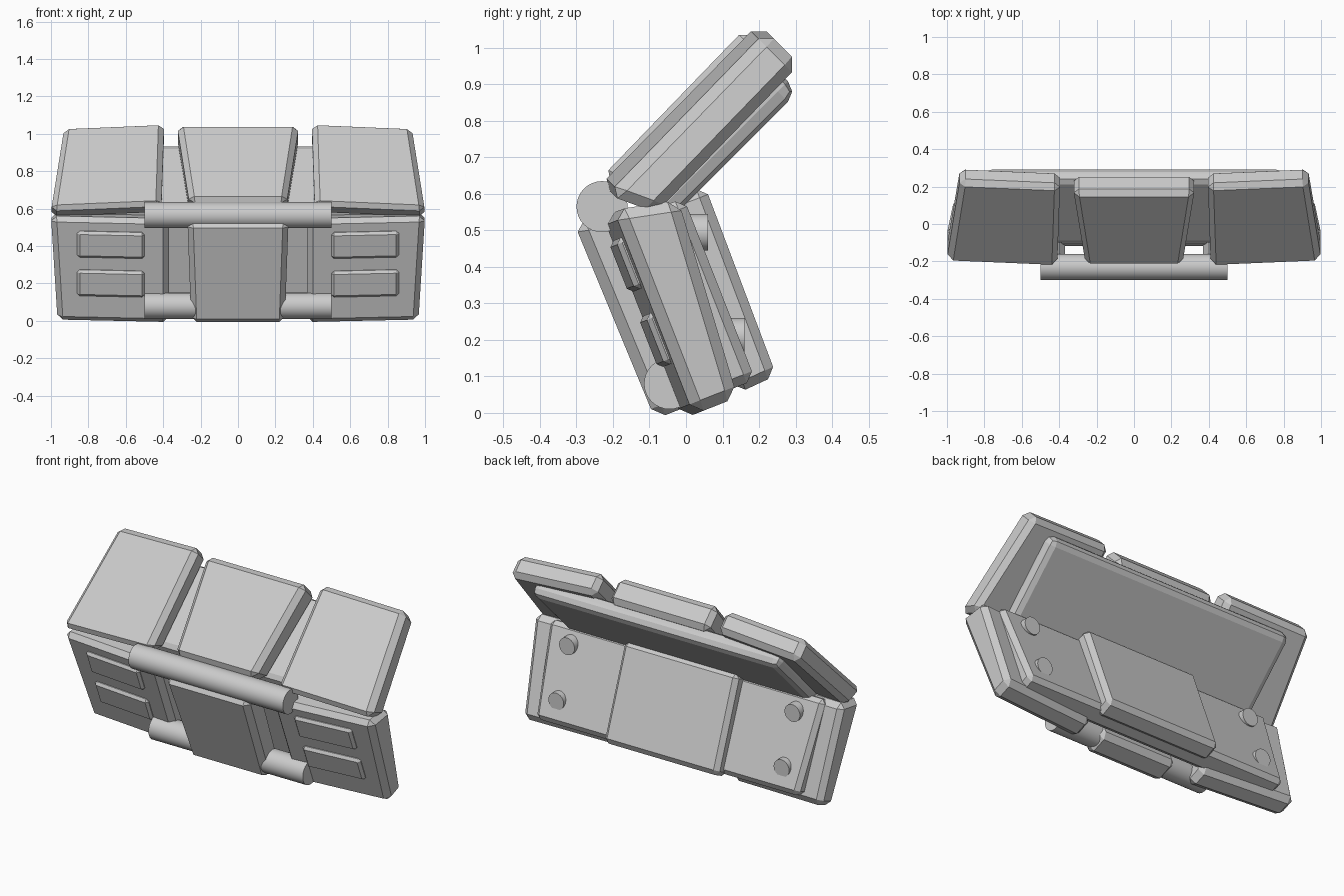
import bpy, bmesh, math
from mathutils import Matrix

cube = bpy.data.objects.get("Cube")
if cube:
    bpy.data.objects.remove(cube, do_unlink=True)

grey = bpy.data.materials.new("light_grey")
grey.use_nodes = True
grey.diffuse_color = (0.6, 0.6, 0.6, 1)
grey.node_tree.nodes["Principled BSDF"].inputs["Base Color"].default_value = (0.6, 0.6, 0.6, 1)

LOWER = Matrix.Rotation(math.radians(21.5), 4, 'X')
UPPER = Matrix.Rotation(math.radians(-45), 4, 'X')


def finish(name, bm, matrix):
    bmesh.ops.recalc_face_normals(bm, faces=bm.faces[:])
    mesh = bpy.data.meshes.new(name)
    bm.to_mesh(mesh)
    bm.free()
    mesh.materials.append(grey)
    ob = bpy.data.objects.new(name, mesh)
    ob.matrix_world = matrix
    bpy.context.collection.objects.link(ob)
    return ob


def block(name, frame, x, front, back, base, top, bevel, side=1, lean=0.0, segments=1):
    """Tapered slab. x: inner/outer at base then top; front/back: depth at base, top;
    base/top: height at front, back; lean: depth gained toward the outer end."""
    bm = bmesh.new()
    bmesh.ops.create_cube(bm, size=2)
    for v in bm.verts:
        out, rear, up = (int(c > 0) for c in v.co)
        px = x[2 * up + out]
        depth = (front, back)[rear][up] + lean * (px - 0.4)
        v.co = (side * px, depth, (base, top)[up][rear])
    ob = finish(name, bm, frame)
    mod = ob.modifiers.new("chamfer", 'BEVEL')
    mod.width = bevel
    mod.segments = segments
    mod.limit_method = 'NONE'
    return ob


def rod(name, radius, length, matrix):
    bm = bmesh.new()
    bmesh.ops.create_cone(bm, cap_ends=True, segments=32, radius1=radius,
                          radius2=radius, depth=length)
    for f in bm.faces:
        f.smooth = len(f.verts) == 4
    for e in bm.edges:
        e.smooth = all(f.smooth for f in e.link_faces)
    return finish(name, bm, matrix)


# Hinge tubes across the front
for name, y, z in (("hinge_tube", -0.23, 0.565), ("lower_tube", -0.045, 0.08)):
    rod(name, 0.07, 1.0, Matrix.Translation((0, y, z)) @ Matrix.Rotation(math.pi / 2, 4, 'Y'))

# Central panels and backing plates
block("lower_center_panel", LOWER, (-0.25, 0.25, -0.27, 0.27), (-0.085, -0.095),
      (0.06, 0.06), (0.015, 0.015), (0.6, 0.57), 0.03)
block("upper_center_panel", UPPER, (-0.26, 0.26, -0.325, 0.325), (-0.62, -0.63),
      (-0.48, -0.48), (0.29, 0.33), (0.865, 0.865), 0.03)
block("upper_back_plate", UPPER, (-0.8, 0.8, -0.8, 0.8), (-0.5, -0.5),
      (-0.405, -0.405), (0.335, 0.335), (0.84, 0.84), 0.04, segments=2)
block("lower_back_plate", LOWER, (-0.85, 0.85, -0.89, 0.89), (0.08, 0.08),
      (0.21, 0.21), (0.015, 0.015), (0.55, 0.55), 0.025)
block("lower_back_block", LOWER, (-0.37, 0.37, -0.37, 0.37), (0.15, 0.15),
      (0.268, 0.276), (-0.002, 0.005), (0.56, 0.56), 0.025)

# Paired outer panels, front pads and rear studs
for side, word in ((1, "left"), (-1, "right")):
    block(word + "_lower_panel", LOWER, (0.37, 0.965, 0.37, 1.0), (-0.015, -0.015),
          (0.115, 0.16), (-0.012, -0.012), (0.59, 0.55), 0.03, side, 0.06)
    block(word + "_upper_panel", UPPER, (0.41, 1.0, 0.395, 0.93), (-0.61, -0.615),
          (-0.48, -0.485), (0.27, 0.33), (0.895, 0.895), 0.03, side, 0.06)
    for label, low in (("upper", 0.362), ("lower", 0.14)):
        block(f"{word}_{label}_pad", LOWER, (0.5, 0.86, 0.5, 0.86), (-0.033, -0.033),
              (0.02, 0.02), (low, low), (low + 0.15, low + 0.15), 0.014, side, 0.06)
    for label, y, z in (("upper", 0.06, 0.495), ("lower", 0.16, 0.21)):
        rod(f"{word}_{label}_stud", 0.05, 0.1,
            Matrix.Translation((side * 0.73, y - 0.05, z)) @ Matrix.Rotation(math.pi / 2, 4, 'X'))
